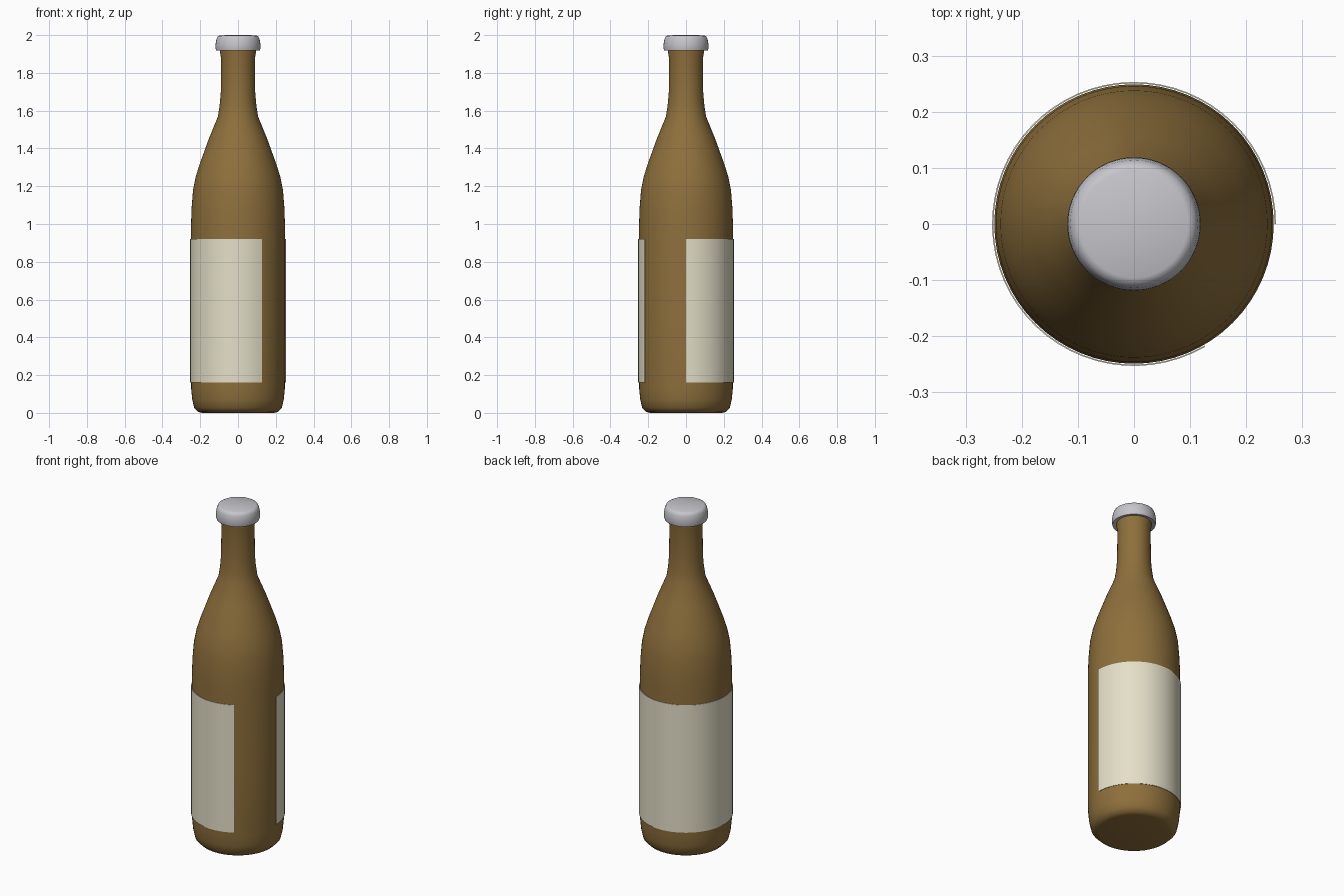
import bpy, math

if "Cube" in bpy.data.objects:
    bpy.data.objects.remove(bpy.data.objects["Cube"])

SEGMENTS = 64


def material(name, rgb):
    mat = bpy.data.materials.new(name)
    mat.diffuse_color = (*rgb, 1)
    mat.use_nodes = True
    mat.node_tree.nodes["Principled BSDF"].inputs["Base Color"].default_value = mat.diffuse_color
    return mat


def lathe(name, profile, mat, start=0, sweep=360, closed=False):
    """Revolve (radius, height) points about z; closed joins the last point to the first."""
    full = sweep == 360
    steps = round(SEGMENTS * sweep / 360)
    columns = steps if full else steps + 1
    verts, rings = [], []
    for r, z in profile:
        if r == 0:
            rings.append([len(verts)] * columns)
            verts.append((0, 0, z))
        else:
            rings.append(list(range(len(verts), len(verts) + columns)))
            for i in range(columns):
                a = math.radians(start + sweep * i / steps)
                verts.append((r * math.cos(a), r * math.sin(a), z))
    pairs = list(zip(rings, rings[1:]))
    if closed:
        pairs.append((rings[-1], rings[0]))
    faces = []
    for low, high in pairs:
        for i in range(steps):
            j = (i + 1) % columns
            quad = [low[i], low[j], high[j], high[i]]
            faces.append(list(dict.fromkeys(quad)))
    if closed and not full:
        faces.append([ring[0] for ring in rings])
        faces.append([ring[-1] for ring in reversed(rings)])
    mesh = bpy.data.meshes.new(name)
    mesh.from_pydata(verts, [], faces)
    mesh.materials.append(mat)
    obj = bpy.data.objects.new(name, mesh)
    bpy.context.collection.objects.link(obj)
    bpy.context.view_layer.objects.active = obj
    obj.select_set(True)
    bpy.ops.object.shade_smooth_by_angle(angle=math.radians(40))
    obj.select_set(False)
    return obj


glass = material("brown glass", (0.27, 0.16, 0.045))
paper = material("cream paper", (0.78, 0.74, 0.58))
metal = material("silver metal", (0.56, 0.56, 0.60))

# Bottle: base, straight body, sloping shoulder, neck
lathe("bottle", [
    (0, 0.005), (0.19, 0.0), (0.21, 0.005), (0.232, 0.027), (0.242, 0.07),
    (0.248, 0.13), (0.249, 0.5), (0.249, 0.98), (0.246, 1.08), (0.238, 1.18),
    (0.224, 1.25), (0.202, 1.32), (0.155, 1.45), (0.106, 1.57), (0.097, 1.63),
    (0.091, 1.70), (0.090, 1.88), (0.095, 1.91), (0.095, 1.95), (0, 1.95),
], glass)

# Paper label wrapped five sixths of the way around
lathe("label", [(0.2505, 0.16), (0.253, 0.16), (0.253, 0.92), (0.2505, 0.92)],
      paper, start=0, sweep=300, closed=True)

# Cap with a flared skirt and softly rounded top
lathe("cap", [
    (0.093, 1.922), (0.116, 1.918), (0.119, 1.93), (0.118, 1.957),
    (0.114, 1.980), (0.107, 1.994), (0.096, 1.999), (0, 2.0),
], metal)
